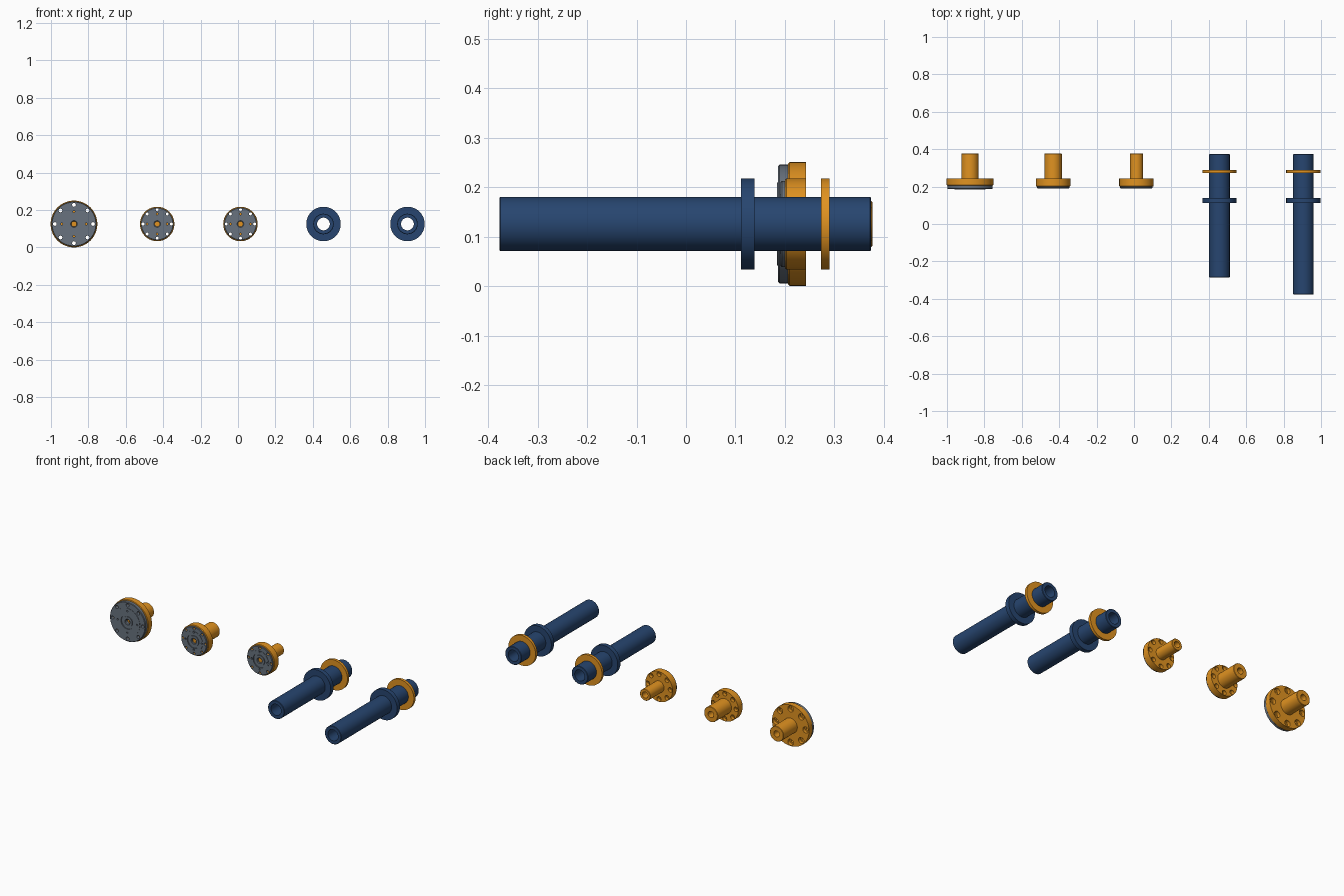
import bpy, bmesh, math
from mathutils import Vector

if "Cube" in bpy.data.objects:
    bpy.data.objects.remove(bpy.data.objects["Cube"])

ZC = 0.1255   # common axis height
SEG = 64


def material(name, rgb):
    m = bpy.data.materials.new(name)
    m.diffuse_color = (*rgb, 1)
    m.use_nodes = True
    m.node_tree.nodes["Principled BSDF"].inputs["Base Color"].default_value = m.diffuse_color
    return m


ORANGE = material("orange", (0.75, 0.29, 0.015))
BLUE = material("blue", (0.02, 0.06, 0.16))
SLATE = material("slate", (0.14, 0.17, 0.21))


def lathe(name, x, profile, mat, closed=False, z=ZC, seg=SEG):
    """Revolve (radius, y) points around an axis parallel to y."""
    bm = bmesh.new()
    vs = [bm.verts.new((r, y, 0)) for r, y in profile]
    pairs = list(zip(vs, vs[1:])) + ([(vs[-1], vs[0])] if closed else [])
    edges = [bm.edges.new(p) for p in pairs]
    bmesh.ops.spin(bm, geom=vs + edges, cent=(0, 0, 0), axis=(0, 1, 0),
                   angle=2 * math.pi, steps=seg)
    bmesh.ops.remove_doubles(bm, verts=bm.verts[:], dist=1e-5)
    bmesh.ops.recalc_face_normals(bm, faces=bm.faces[:])
    me = bpy.data.meshes.new(name)
    bm.to_mesh(me)
    bm.free()
    ob = bpy.data.objects.new(name, me)
    ob.location = (x, 0, z)
    bpy.context.collection.objects.link(ob)
    if mat:
        me.materials.append(mat)
    return ob


def cut_circle(ob, count, ring, profile, start=0.0):
    """Bore a ring of stepped holes, then discard the cutters."""
    cutters = []
    for i in range(count):
        a = start + 2 * math.pi * i / count
        c = lathe("hole_cutter", ob.location.x + ring * math.cos(a), profile,
                  None, z=ZC + ring * math.sin(a), seg=20)
        c.hide_render = True
        mod = ob.modifiers.new("bore", 'BOOLEAN')
        mod.object, mod.operation, mod.solver = c, 'DIFFERENCE', 'EXACT'
        cutters.append(c)
    bpy.context.view_layer.update()
    deps = bpy.context.evaluated_depsgraph_get()
    me = bpy.data.meshes.new_from_object(ob.evaluated_get(deps))
    ob.modifiers.clear()
    ob.data = me
    for c in cutters:
        bpy.data.objects.remove(c)


def hub(label, x, R, r_shaft, ring, r_hole, r_bore, y_plate, y_front):
    # flange with stub shaft and blind bore
    flange = lathe(label + "_hub", x, [
        (0, y_plate), (R - 0.003, y_plate), (R, y_plate + 0.003), (R, 0.243),
        (r_shaft, 0.243), (r_shaft, 0.375), (r_shaft - 0.002, 0.377),
        (0.019, 0.377), (0.019, 0.300), (0, 0.300)], ORANGE)
    cut_circle(flange, 8, ring, [(0, 0.15), (r_hole, 0.15), (r_hole, 0.222),
                                 (r_bore, 0.222), (r_bore, 0.26), (0, 0.26)])
    # face plate: raised inner disc, groove and centre boss
    rp, ri = R - 0.005, ring - r_hole - 0.008
    plate = lathe(label + "_face_plate", x, [
        (0.014, y_plate), (rp, y_plate), (rp, y_front + 0.005),
        (rp - 0.003, y_front + 0.002), (ri, y_front + 0.002), (ri, y_front),
        (0.043, y_front), (0.043, y_front + 0.006), (0.032, y_front + 0.006),
        (0.032, y_front + 0.001), (0.018, y_front + 0.001),
        (0.014, y_front + 0.004)], SLATE, closed=True)
    cut_circle(plate, 8, ring, [(0, 0.15), (r_hole, 0.15),
                                (r_hole, 0.26), (0, 0.26)])
    # small threaded holes in the plate
    inner = (ri + 0.043) / 2 + 0.002
    cut_circle(plate, 4, inner, [(0, 0.15), (0.005, 0.15),
                                 (0.005, 0.26), (0, 0.26)])


hub("large", -0.877, 0.125, 0.046, 0.102, 0.010, 0.019, 0.206, 0.184)
hub("medium", -0.432, 0.092, 0.046, 0.076, 0.008, 0.014, 0.200, 0.189)
hub("small", 0.013, 0.092, 0.035, 0.076, 0.008, 0.014, 0.200, 0.189)


def spindle(label, x, y0):
    # hollow tube with integral collar
    r, b, c, y1 = 0.055, 0.034, 0.092, 0.374
    lathe(label + "_tube", x, [
        (b, y0), (r - 0.002, y0), (r, y0 + 0.002), (r, 0.111), (c, 0.111),
        (c, 0.138), (r, 0.138), (r, y1 - 0.002), (r - 0.002, y1), (b, y1)],
        BLUE, closed=True)
    # loose washer
    lathe(label + "_washer", x, [(r, 0.273), (c, 0.273), (c, 0.290),
                                 (r, 0.290)], ORANGE, closed=True)


spindle("short", 0.457, -0.285)
spindle("long", 0.906, -0.377)

# smooth round walls, keep machined edges crisp
for ob in bpy.context.scene.objects:
    ob.select_set(True)
    bpy.context.view_layer.objects.active = ob
bpy.ops.object.shade_smooth_by_angle(angle=math.radians(30))
